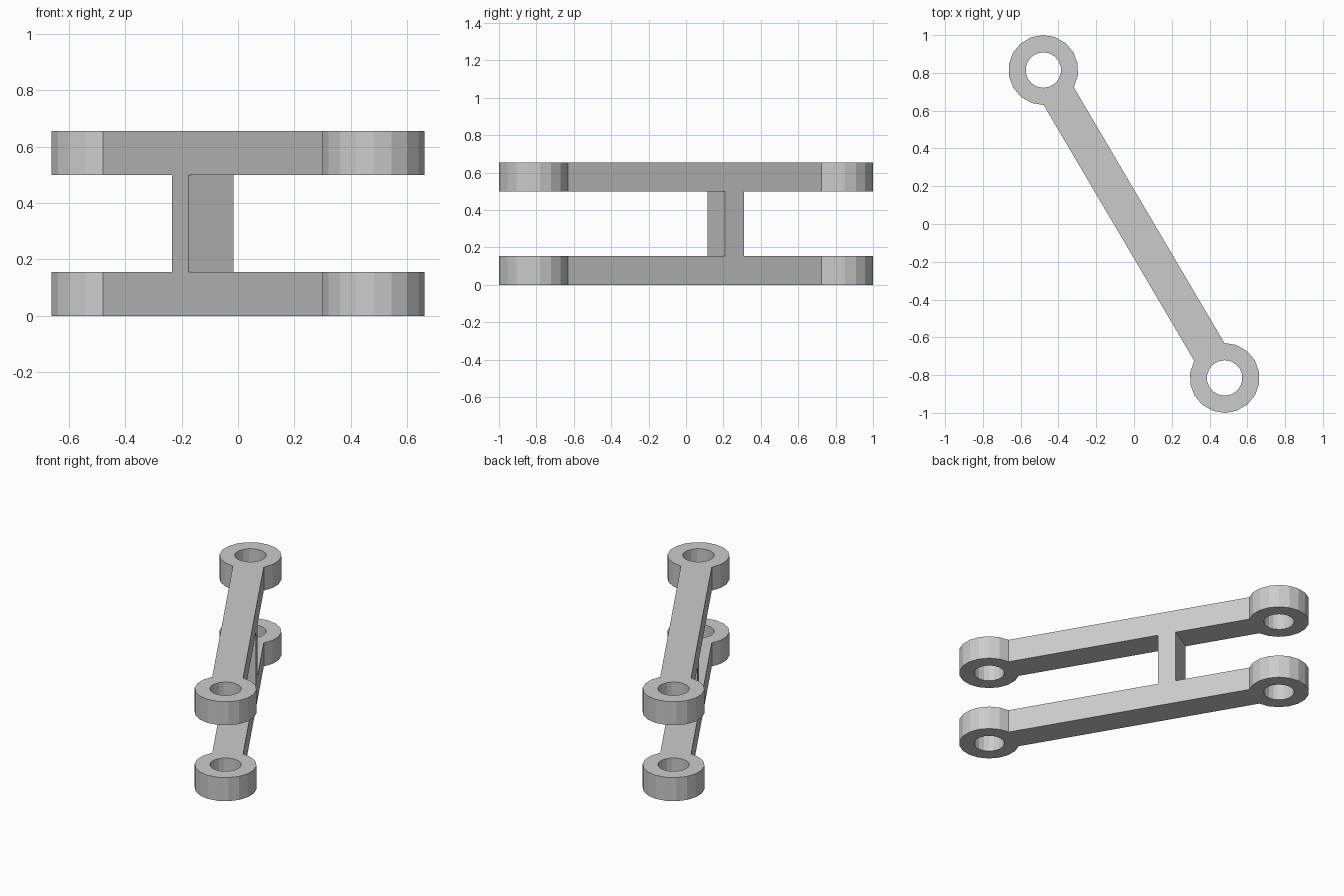
import bpy
import math

if "Cube" in bpy.data.objects:
    bpy.data.objects.remove(bpy.data.objects["Cube"])

CX, CY = 0.48, -0.815          # eye centre at the front right end
REACH = math.hypot(CX, CY)     # distance from the middle to each eye
ANGLE = math.atan2(CY, CX)     # direction of the link in plan
R_OUT, R_HOLE = 0.185, 0.094
THICK, TOTAL = 0.155, 0.655
STEP = 20                      # 18-sided circles


def arc(cx, radius, start, count):
    return [(cx + radius * math.cos(math.radians(start + STEP * i)),
             radius * math.sin(math.radians(start + STEP * i)))
            for i in range(count)]


def add_loop(curve, points):
    spline = curve.splines.new('POLY')
    spline.points.add(len(points) - 1)
    for p, (x, y) in zip(spline.points, points):
        p.co = (x, y, 0, 1)
    spline.use_cyclic_u = True
    spline.use_smooth = False


def extruded(name, loops, z0, z1):
    curve = bpy.data.curves.new(name, 'CURVE')
    curve.dimensions = '2D'
    curve.fill_mode = 'BOTH'
    curve.extrude = (z1 - z0) / 2
    for loop in loops:
        add_loop(curve, loop)
    obj = bpy.data.objects.new(name, curve)
    obj.location.z = (z0 + z1) / 2
    obj.rotation_euler.z = ANGLE
    bpy.context.collection.objects.link(obj)
    bpy.ops.object.select_all(action='DESELECT')
    obj.select_set(True)
    bpy.context.view_layer.objects.active = obj
    bpy.ops.object.convert(target='MESH')
    return obj


# Link outline: a straight bar running into a round eye at each end
outline = arc(REACH, R_OUT, -150, 16) + arc(-REACH, R_OUT, 30, 16)
holes = [arc(s * REACH, R_HOLE, 10, 18) for s in (-1, 1)]

# Two identical links, one above the other
extruded("lower_link", [outline] + holes, 0, THICK)
extruded("upper_link", [outline] + holes, TOTAL - THICK, TOTAL)

# Off-centre post joining the links, flush with the bar sides
half_w = R_OUT / 2
x0, x1 = -0.305, -0.188
post = [(x0, -half_w), (x1, -half_w), (x1, half_w), (x0, half_w)]
extruded("connecting_post", [post], THICK, TOTAL - THICK)
